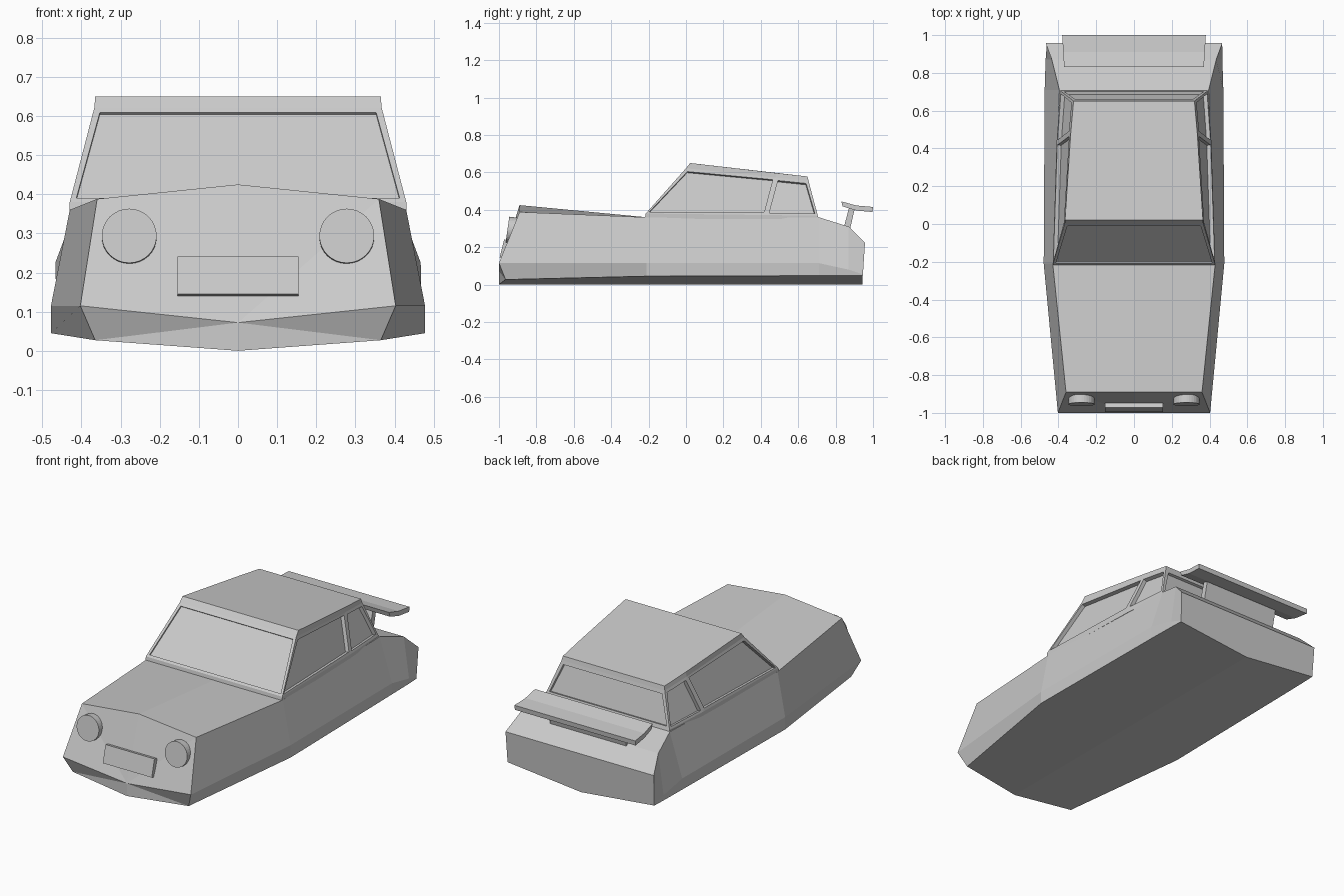
import bpy
import bmesh
from math import radians
from mathutils import Vector

if "Cube" in bpy.data.objects:
    bpy.data.objects.remove(bpy.data.objects["Cube"], do_unlink=True)

grey = bpy.data.materials.new("light grey")
grey.use_nodes = True
colour = (0.6, 0.6, 0.6, 1)
grey.diffuse_color = colour
grey.node_tree.nodes["Principled BSDF"].inputs["Base Color"].default_value = colour


def finish(name, bm):
    """Turn a bmesh into a flat shaded grey object."""
    bmesh.ops.recalc_face_normals(bm, faces=bm.faces)
    mesh = bpy.data.meshes.new(name)
    bm.to_mesh(mesh)
    bm.free()
    mesh.materials.append(grey)
    obj = bpy.data.objects.new(name, mesh)
    bpy.context.collection.objects.link(obj)
    return obj


def loft(bm, rings):
    """Skin closed rings of points and cap both ends."""
    rows = [[bm.verts.new(p) for p in ring] for ring in rings]
    n = len(rows[0])
    sides = []
    for a, b in zip(rows, rows[1:]):
        sides.append([bm.faces.new((a[i], a[(i + 1) % n], b[(i + 1) % n], b[i]))
                      for i in range(n)])
    bm.faces.new(rows[0])
    bm.faces.new(rows[-1])
    return sides


def mirrored(half):
    """Complete a half section whose first and last points lie on the centre."""
    return half + [(-x, y, z) for x, y, z in half[-2:0:-1]]


def extrude_profile(name, profile, half_width, taper=0.0):
    """Sweep a side profile (y, z) across the width."""
    bm = bmesh.new()
    start = profile[0][0]
    loft(bm, [[(s * (half_width + taper * (y - start)), y, z) for y, z in profile]
              for s in (-1, 1)])
    return finish(name, bm)


# Body: bottom centre, bottom edge, waist, shoulder, top centre per section
sections = [
    [(0, -1, 0), (0.365, -0.965, 0.027), (0.403, -1, 0.115),
     (0.36, -0.89, 0.388), (0, -0.89, 0.425)],
    [(0, -0.21, 0), (0.478, -0.21, 0.045), (0.478, -0.21, 0.115),
     (0.43, -0.21, 0.36), (0, -0.21, 0.36)],
    [(0, 0.71, 0), (0.468, 0.71, 0.048), (0.473, 0.71, 0.115),
     (0.395, 0.71, 0.36), (0, 0.71, 0.36)],
    [(0, 0.87, 0), (0.465, 0.87, 0.048), (0.468, 0.87, 0.08),
     (0.435, 0.87, 0.31), (0, 0.87, 0.31)],
    [(0, 0.943, 0), (0.462, 0.945, 0.048), (0.462, 0.946, 0.055),
     (0.467, 0.957, 0.225), (0, 0.957, 0.225)],
]
bm = bmesh.new()
loft(bm, [mirrored(s) for s in sections])
# Keep the pointed lower edge of the nose: split the front cap at the waist
bm.verts.ensure_lookup_table()
front = next(f for f in bm.faces if all(v.co.y < -0.8 for v in f.verts))
nose = [v for v in front.verts]
bmesh.ops.delete(bm, geom=[front], context='FACES_ONLY')
peak = bm.verts.new((0, -1, 0.072))
for i in range(len(nose)):
    bm.faces.new((nose[i], nose[(i + 1) % len(nose)], peak))
finish("body", bm)


# Cabin: sill, window line, roof edge and roof rings with a middle pillar
def cabin_ring(front, middle, rear):
    pts = [front, middle, rear]
    return pts + [(-x, y, z) for x, y, z in reversed(pts)]


bm = bmesh.new()
bands = loft(bm, [
    cabin_ring((0.43, -0.22, 0.35), (0.41, 0.43, 0.35), (0.39, 0.71, 0.35)),
    cabin_ring((0.43, -0.215, 0.38), (0.41, 0.43, 0.372), (0.39, 0.705, 0.368)),
    cabin_ring((0.367, 0, 0.622), (0.34, 0.48, 0.572), (0.325, 0.655, 0.555)),
    cabin_ring((0.365, 0.022, 0.65), (0.335, 0.48, 0.597), (0.32, 0.65, 0.578)),
])
bmesh.ops.recalc_face_normals(bm, faces=bm.faces)
side, rear_side, back, rear_side2, side2, screen = bands[1]
for panes, frame, depth in (([side, side2, rear_side, rear_side2], 0.02, 0.022),
                            ([back], 0.025, 0.015), ([screen], 0.022, 0.008)):
    bmesh.ops.inset_individual(bm, faces=panes, thickness=frame)
    # Sink each pane behind its frame
    for pane in panes:
        normal = pane.normal.copy()
        ring = bmesh.ops.extrude_discrete_faces(bm, faces=[pane])["faces"][0]
        bmesh.ops.translate(bm, verts=list(ring.verts), vec=-normal * depth)
finish("cabin", bm)

# Rear wing and its support
extrude_profile("rear_wing", [(0.83, 0.445), (0.91, 0.423), (1.0, 0.415),
                              (0.997, 0.388), (0.91, 0.396), (0.838, 0.418)],
                0.37, 0.06)
extrude_profile("wing_support", [(0.872, 0.412), (0.902, 0.405),
                                 (0.878, 0.3), (0.845, 0.31)], 0.24)

# Round headlights
for label, sign in (("left", 1), ("right", -1)):
    bm = bmesh.new()
    bmesh.ops.create_cone(bm, cap_ends=True, segments=32, radius1=0.07,
                          radius2=0.07, depth=0.07)
    lamp = finish(label + "_headlight", bm)
    lamp.rotation_euler.x = radians(82)
    lamp.location = (sign * 0.278, -0.92, 0.289)

# Front plate
bm = bmesh.new()
bmesh.ops.create_cube(bm, size=1)
bmesh.ops.scale(bm, vec=Vector((0.308, 0.025, 0.1)), verts=bm.verts)
plate = finish("front_plate", bm)
plate.rotation_euler.x = radians(-14)
plate.location = (0, -0.972, 0.19)
